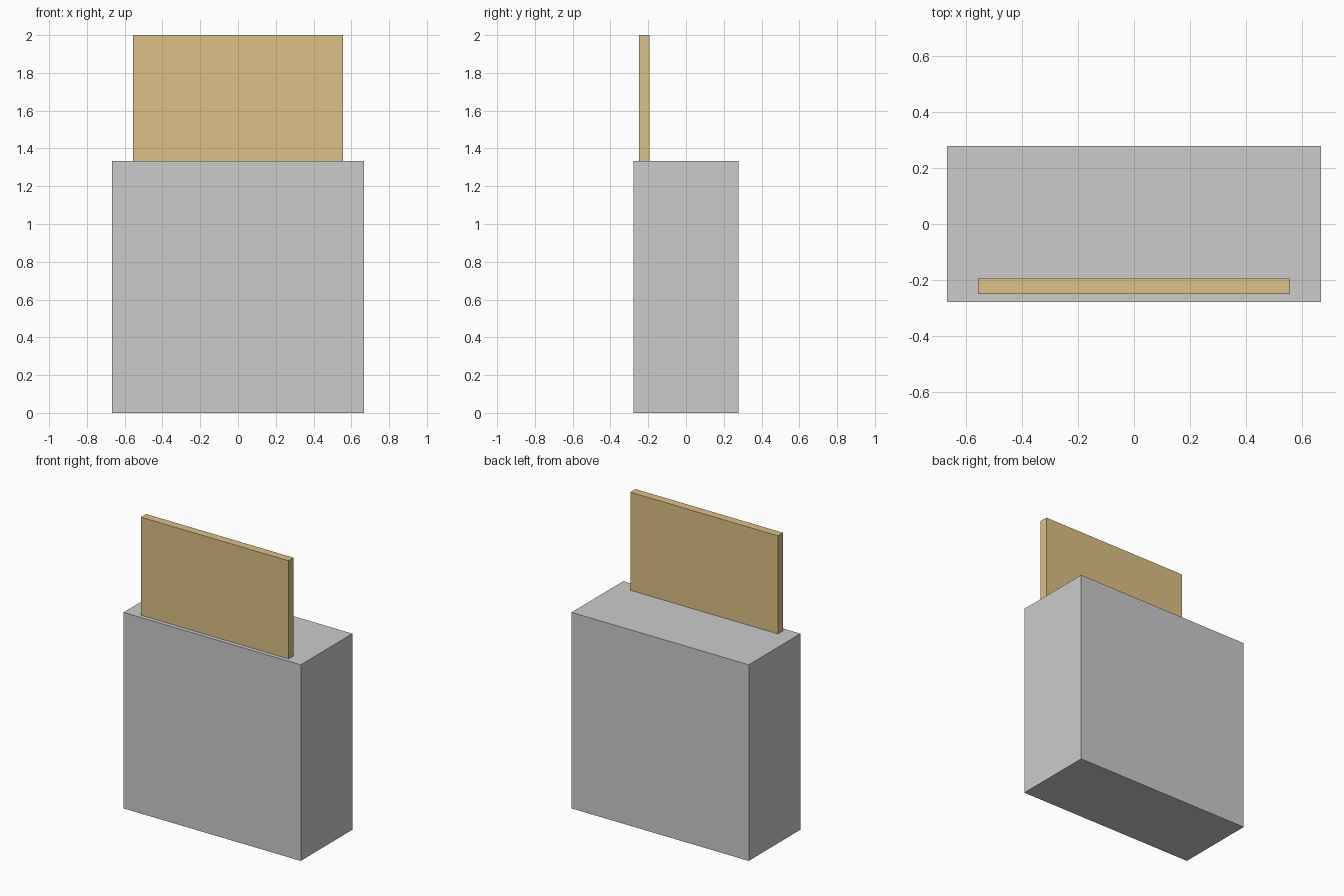
import bpy
import bmesh
from mathutils import Vector

if "Cube" in bpy.data.objects:
    bpy.data.objects.remove(bpy.data.objects["Cube"])

U = 1 / 18  # modelling unit: the model is 36 units tall


def box(name, low, high, color=None):
    """Axis-aligned box between two corners given in modelling units."""
    low, high = Vector(low) * U, Vector(high) * U
    size, centre = high - low, (low + high) / 2
    bm = bmesh.new()
    bmesh.ops.create_cube(bm, size=1)
    bmesh.ops.scale(bm, vec=size, verts=bm.verts)
    mesh = bpy.data.meshes.new(name)
    bm.to_mesh(mesh)
    bm.free()
    obj = bpy.data.objects.new(name, mesh)
    obj.location = centre
    bpy.context.collection.objects.link(obj)
    if color:
        mat = bpy.data.materials.new(name + "_material")
        mat.diffuse_color = color
        mat.use_nodes = True
        mat.node_tree.nodes["Principled BSDF"].inputs["Base Color"].default_value = mat.diffuse_color
        mesh.materials.append(mat)
    return obj


# Main cabinet body
box("cabinet_body", (-12, -5, 0), (12, 5, 24))

# Thin upright panel standing near the front edge of the top
box("upright_panel", (-10, -4.5, 24), (10, -3.5, 36), (0.72, 0.53, 0.24, 1))
